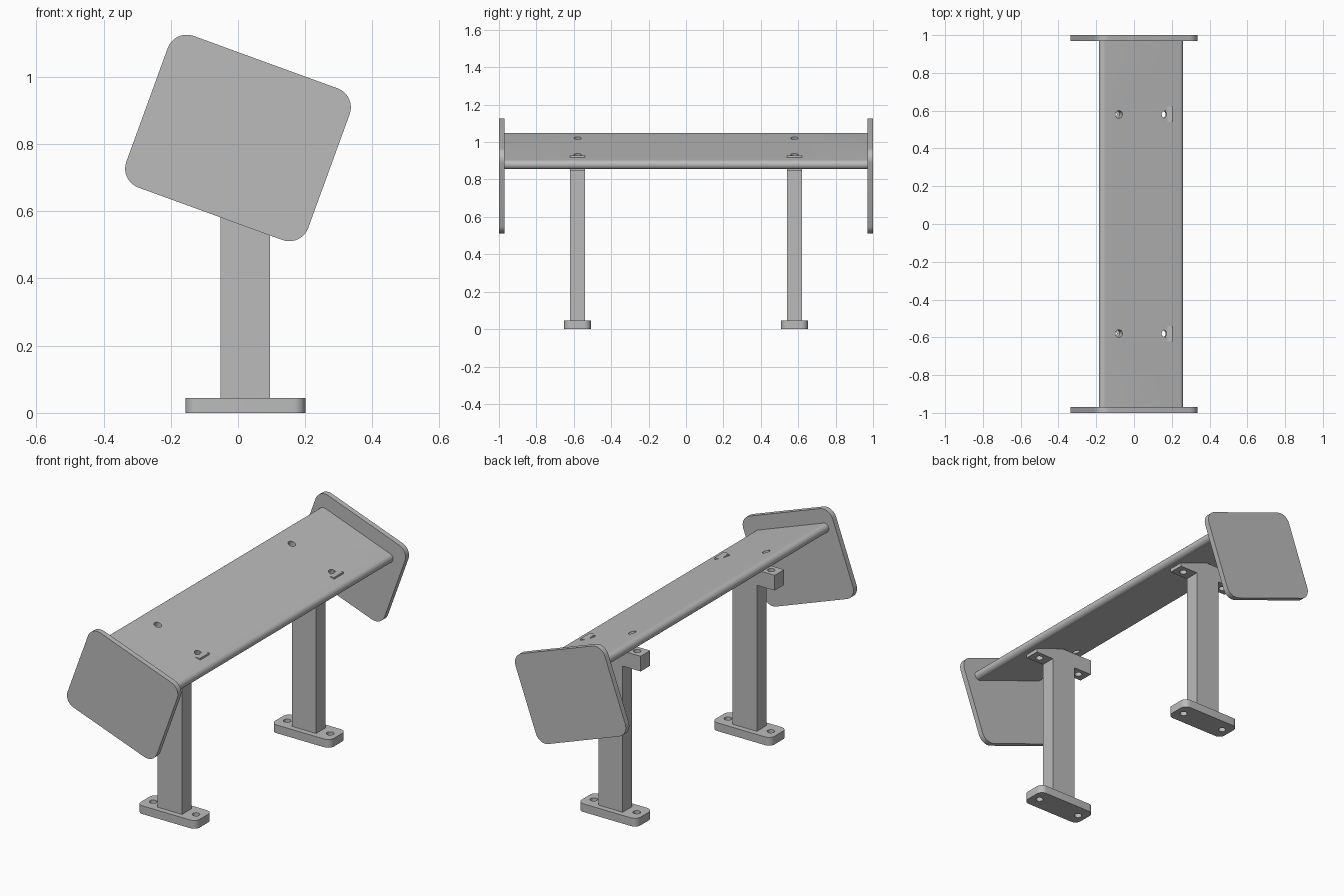
import bpy, bmesh, math
from mathutils import Matrix, Vector

if "Cube" in bpy.data.objects:
    bpy.data.objects.remove(bpy.data.objects["Cube"], do_unlink=True)

TILT = math.radians(20)
grey = bpy.data.materials.new("plain grey")
grey.use_nodes = True
grey.diffuse_color = (0.5, 0.5, 0.5, 1)
grey.node_tree.nodes["Principled BSDF"].inputs["Base Color"].default_value = (0.5, 0.5, 0.5, 1)


def rounded_outline(w, h, r, steps=10):
    """Counter-clockwise outline of a rounded rectangle."""
    pts = []
    for i, (sx, sy) in enumerate([(1, 1), (-1, 1), (-1, -1), (1, -1)]):
        for k in range(steps + 1):
            a = (i + k / steps) * math.pi / 2
            pts.append((sx * (w / 2 - r) + r * math.cos(a),
                        sy * (h / 2 - r) + r * math.sin(a)))
    return pts


def prism(name, outline, depth, matrix):
    """Extrude an outline along local z, centred, then place it."""
    bm = bmesh.new()
    face = bm.faces.new([bm.verts.new((x, y, -depth / 2)) for x, y in outline])
    top = bmesh.ops.extrude_face_region(bm, geom=[face])["geom"]
    bmesh.ops.translate(bm, vec=(0, 0, depth),
                        verts=[v for v in top if isinstance(v, bmesh.types.BMVert)])
    bmesh.ops.remove_doubles(bm, verts=bm.verts[:], dist=1e-5)
    bm.transform(matrix)
    bmesh.ops.recalc_face_normals(bm, faces=bm.faces[:])
    mesh = bpy.data.meshes.new(name)
    bm.to_mesh(mesh)
    bm.free()
    mesh.materials.append(grey)
    obj = bpy.data.objects.new(name, mesh)
    bpy.context.collection.objects.link(obj)
    return obj


def activate(obj):
    bpy.ops.object.select_all(action='DESELECT')
    obj.select_set(True)
    bpy.context.view_layer.objects.active = obj


def drill(obj, centre, radius, angle=0.0):
    """Cut a round hole whose axis leans from z toward +x."""
    circle = [(radius * math.cos(i * math.tau / 24), radius * math.sin(i * math.tau / 24))
              for i in range(24)]
    cutter = prism("cutter", circle, 0.16,
                   Matrix.Translation(centre) @ Matrix.Rotation(angle, 4, 'Y'))
    cutter.hide_render = True
    mod = obj.modifiers.new("hole", 'BOOLEAN')
    mod.operation, mod.solver, mod.object = 'DIFFERENCE', 'EXACT', cutter
    activate(obj)
    bpy.ops.object.modifier_apply(modifier=mod.name)
    bpy.data.objects.remove(cutter, do_unlink=True)


def finish(obj):
    activate(obj)
    bpy.ops.object.shade_smooth_by_angle(angle=math.radians(30))


# Places a profile in the x-z plane, leaning down toward +x
def across(x, y, z, tilt=TILT):
    return (Matrix.Translation((x, y, z)) @ Matrix.Rotation(tilt, 4, 'Y')
            @ Matrix.Rotation(math.pi / 2, 4, 'X'))


# Main blade with round leading and trailing edges
BLADE = Vector((0.037, 0, 0.952))
blade = prism("wing_blade", rounded_outline(0.472, 0.05, 0.0249), 1.95, across(*BLADE))
for side in (-1, 1):
    for x in (-0.08, 0.165):
        z = BLADE.z - (x - BLADE.x) * math.tan(TILT) + 0.026
        drill(blade, (x, side * 0.58, z), 0.02, TILT)
finish(blade)

# End plates, mounting feet and T-shaped supports
LEG_X = 0.022
for side, label in ((-1, "front"), (1, "back")):
    y = side * 0.58
    finish(prism(label + "_end_plate", rounded_outline(0.576, 0.48, 0.06), 0.03,
                 across(0, side * 0.985, 0.818)))

    foot = prism(label + "_foot", rounded_outline(0.357, 0.142, 0.035), 0.045,
                 Matrix.Translation((LEG_X, y, 0.0225)))
    for dx in (-0.13, 0.13):
        drill(foot, (LEG_X + dx, y, 0), 0.019)
    finish(foot)

    # T profile: post with a horizontal head
    head, post, under, top = 0.182, 0.0735, 0.845, 0.928
    half = [(post, 0.04), (post, under), (head, under), (head, top)]
    tee = half + [(-x, z) for x, z in reversed(half)]
    support = prism(label + "_support", tee, 0.082, across(LEG_X, y, 0, 0))
    for dx in (-0.132, 0.132):
        drill(support, (LEG_X + dx, y, 0.89), 0.019)
    finish(support)
